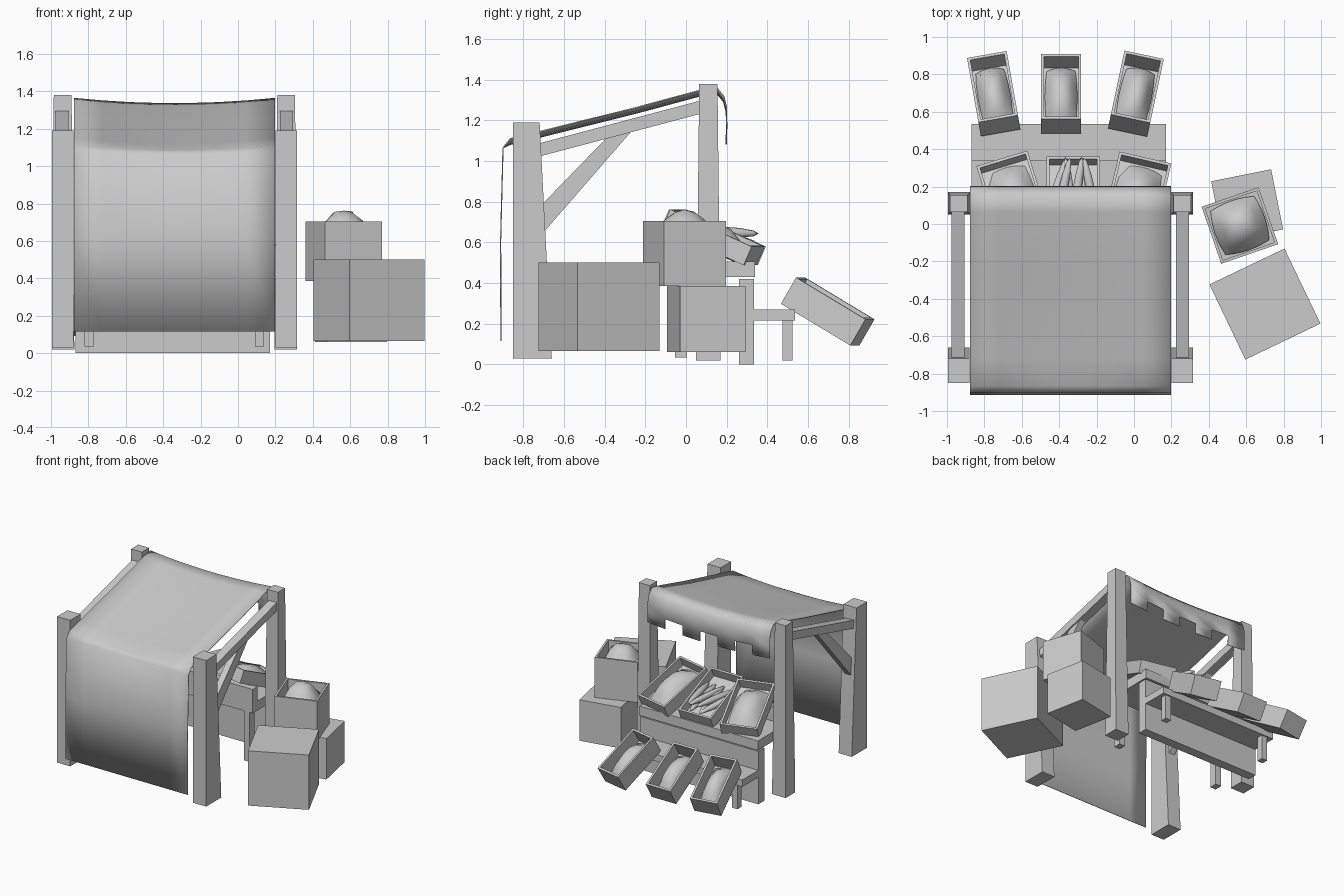
import bpy, bmesh, random
from math import radians
from mathutils import Matrix, Vector, Euler

random.seed(4)
if "Cube" in bpy.data.objects:
    bpy.data.objects.remove(bpy.data.objects["Cube"])

GREY = (0.6, 0.6, 0.6, 1)
mat = bpy.data.materials.new("plain grey")
mat.use_nodes = True
mat.diffuse_color = GREY
mat.node_tree.nodes["Principled BSDF"].inputs["Base Color"].default_value = GREY

MID = -0.34  # centre line of the stall


def finish(name, bm, matrix=None, smooth=False):
    bmesh.ops.recalc_face_normals(bm, faces=bm.faces)
    me = bpy.data.meshes.new(name)
    for f in bm.faces:
        f.smooth = smooth
    bm.to_mesh(me)
    bm.free()
    me.materials.append(mat)
    ob = bpy.data.objects.new(name, me)
    bpy.context.collection.objects.link(ob)
    if matrix:
        ob.matrix_world = matrix
    return ob


def block(name, x, y, z, top_x=None, top_y=None):
    """Box from (min, max) ranges, with an optional different top rectangle."""
    bm = bmesh.new()
    bmesh.ops.create_cube(bm, size=1)
    for v in bm.verts:
        up = v.co.z > 0
        rx = top_x if up and top_x else x
        ry = top_y if up and top_y else y
        v.co = (rx[v.co.x > 0], ry[v.co.y > 0], z[up])
    return finish(name, bm)


def side_prism(name, x, outline):
    """Extrude a y-z outline across the x range."""
    bm = bmesh.new()
    face = bm.faces.new([bm.verts.new((x[0], y, z)) for y, z in outline])
    ext = bmesh.ops.extrude_face_region(bm, geom=[face])["geom"]
    bmesh.ops.translate(bm, vec=(x[1] - x[0], 0, 0),
                        verts=[g for g in ext if isinstance(g, bmesh.types.BMVert)])
    return finish(name, bm)


def placement(loc, yaw=0, tilt=0):
    return Matrix.Translation(loc) @ Euler((radians(tilt), 0, radians(yaw))).to_matrix().to_4x4()


def crate(name, size, matrix, depth=0):
    """Box, hollowed from the top when depth is given."""
    bm = bmesh.new()
    bmesh.ops.create_cube(bm, size=1)
    bmesh.ops.scale(bm, vec=size, verts=bm.verts)
    if depth:
        top = max(bm.faces, key=lambda f: f.calc_center_median().z)
        bmesh.ops.inset_individual(bm, faces=[top], thickness=0.022)
        inner = bmesh.ops.extrude_discrete_faces(bm, faces=[top])["faces"][0]
        bmesh.ops.translate(bm, vec=(0, 0, -depth), verts=inner.verts)
    return finish(name, bm, matrix)


def mound(name, width, length, height, matrix):
    """Rounded heap of goods filling a crate."""
    bm = bmesh.new()
    bmesh.ops.create_grid(bm, x_segments=6, y_segments=6, size=1)
    for v in bm.verts:
        u, w = v.co.x, v.co.y
        lump = random.uniform(0.92, 1.05)
        v.co = (u * width / 2 * (1 - 0.12 * w * w), w * length / 2 * (1 - 0.12 * u * u),
                height * lump * (1 - abs(u) ** 2.5) * (1 - abs(w) ** 2.5))
    return finish(name, bm, matrix, True)


# Timber frame, one side then the other
for label, s in (("left", 1), ("right", -1)):
    def span(a, b):
        return tuple(sorted((MID + s * a, MID + s * b)))
    block(f"front_post_{label}", span(0.54, 0.655), (-0.85, -0.66), (0.03, 1.19),
          span(0.54, 0.655), (-0.85, -0.72))
    block(f"back_post_{label}", span(0.535, 0.655), (0.05, 0.17), (0.02, 1.38),
          span(0.55, 0.645), (0.065, 0.155))
    side_prism(f"roof_rail_{label}", span(0.565, 0.635),
               [(-0.75, 1.015), (0.1, 1.24), (0.1, 1.305), (-0.75, 1.08)])
    side_prism(f"brace_{label}", span(0.575, 0.625),
               [(-0.7, 0.65), (-0.265, 1.15), (-0.39, 1.115), (-0.72, 0.775)])
    block(f"table_leg_{label}", span(0.43, 0.48), (-0.055, 0.005), (0.035, 0.45))
    block(f"bench_leg_{label}", span(0.43, 0.48), (0.475, 0.525), (0.02, 0.22))

# Cloth canopy: notched valance, sagging roof, long drape
profile = [(0.198, 1.11), (0.2, 1.19), (0.198, 1.27), (0.185, 1.32), (0.15, 1.362),
           (0.065, 1.347), (-0.25, 1.262), (-0.72, 1.145), (-0.865, 1.11),
           (-0.9, 1.065), (-0.912, 0.61), (-0.91, 0.115)]
COLS = 7
bm = bmesh.new()
rows = []
for y, z in profile:
    sag = 0.028 if z > 1.1 else 0
    row = []
    for c in range(COLS + 1):
        u = 2 * c / COLS - 1
        row.append(bm.verts.new((MID + 0.537 * u, y, z - sag * (1 - u * u))))
    rows.append(row)
for r in range(len(rows) - 1):
    for c in range(COLS):
        if r == 0 and c % 2:
            continue
        bm.faces.new((rows[r][c], rows[r][c + 1], rows[r + 1][c + 1], rows[r + 1][c]))
bmesh.ops.delete(bm, geom=[v for v in bm.verts if not v.link_faces], context="VERTS")
canopy = finish("canopy", bm, smooth=True)
thick = canopy.modifiers.new("thickness", "SOLIDIFY")
thick.thickness = 0.006
thick.offset = 0

# Table and low bench
LONG = (-0.87, 0.17)
block("table_top", LONG, (-0.06, 0.34), (0.43, 0.505))
block("crate_rest", LONG, (-0.06, 0.0), (0.505, 0.62))
block("table_panel", LONG, (0.26, 0.335), (0.0, 0.42))
block("bench_seat", LONG, (0.335, 0.535), (0.215, 0.27))

# Tilted display crates, lower row
for i, (x, yaw) in enumerate(((-0.75, 10), (-0.39, 0), (0.01, -12))):
    m = placement((x, 0.697, 0.26), yaw, -30.5)
    crate(f"lower_crate_{i}", (0.215, 0.405, 0.15), m, 0.12)
    mound(f"lower_goods_{i}", 0.175, 0.36, 0.1, m @ Matrix.Translation((0, 0, -0.035)))

# Tilted display crates, upper row
for i, (x, yaw) in enumerate(((-0.64, 17), (-0.325, 0), (0.01, -13))):
    m = placement((x, 0.135, 0.625), yaw, -24)
    crate(f"upper_crate_{i}", (0.285, 0.45, 0.1), m, 0.075)
    if i != 1:
        mound(f"upper_goods_{i}", 0.24, 0.4, 0.1, m @ Matrix.Translation((0, 0, -0.025)))

# Loaves stacked in the middle crate
for i in range(6):
    bm = bmesh.new()
    bmesh.ops.create_uvsphere(bm, u_segments=6, v_segments=6, radius=1)
    bmesh.ops.scale(bm, vec=(0.028, 0.028, 0.19), verts=bm.verts)
    bmesh.ops.rotate(bm, matrix=Matrix.Rotation(radians(90), 3, "X"), verts=bm.verts)
    spot = Vector((-0.42 + 0.038 * i, 0.17, 0.625 + 0.025 * (i % 2)))
    finish(f"loaf_{i}", bm, placement(spot, random.uniform(-20, 12), -10 + 8 * (i % 2)), True)

# Storage crates beside the stall
crate("large_crate", (0.445, 0.445, 0.435), placement((0.70, -0.428, 0.283), 25.6 + 0))
crate("small_crate", (0.327, 0.327, 0.325), placement((0.605, 0.1, 0.223), 11.3))
m = placement((0.566, -0.008, 0.545), 19)
crate("open_crate", (0.322, 0.322, 0.32), m, 0.1)
mound("open_crate_goods", 0.28, 0.28, 0.15, m @ Matrix.Translation((0, 0, 0.072)))
